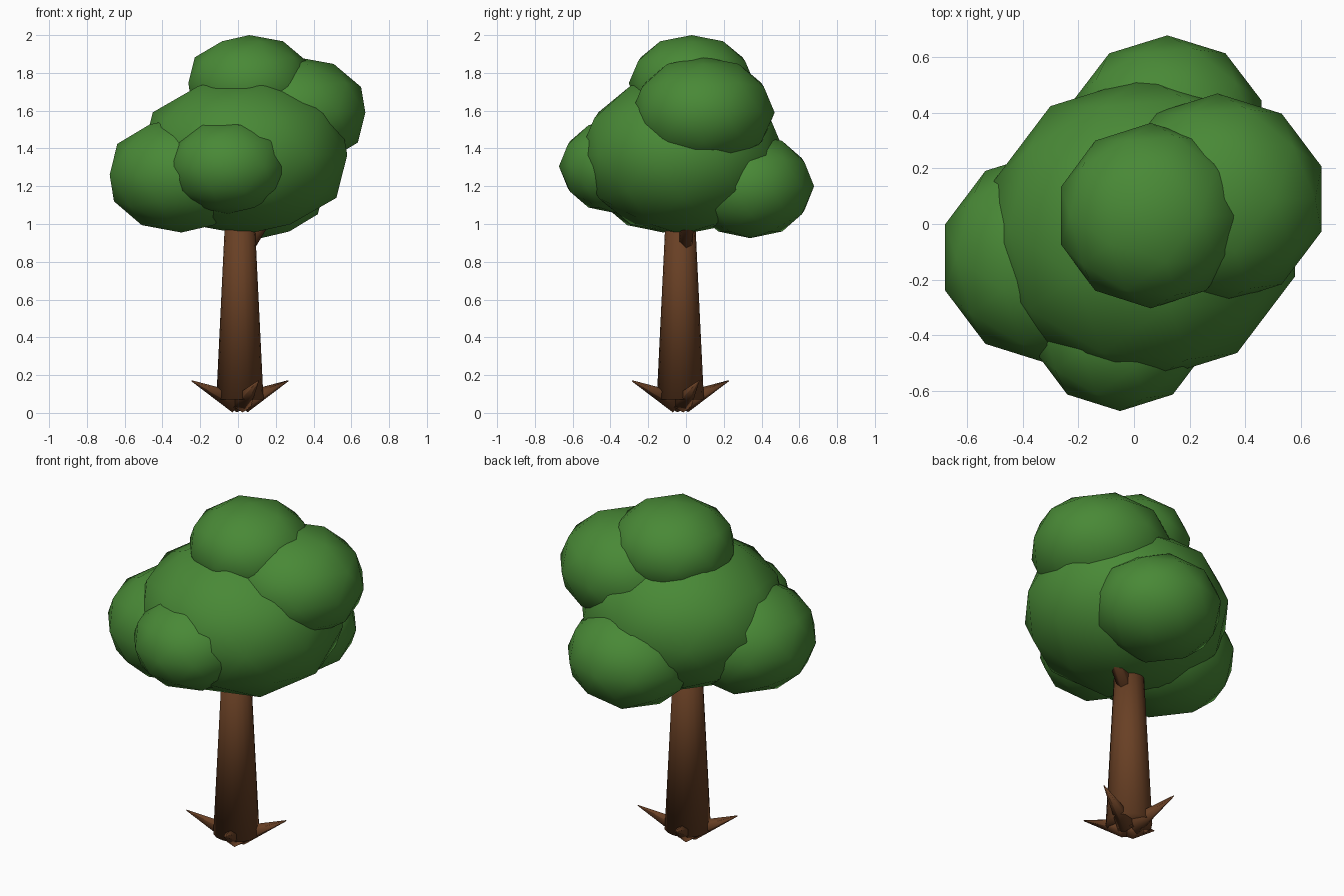
import bpy, math
from mathutils import Vector

if "Cube" in bpy.data.objects:
    bpy.data.objects.remove(bpy.data.objects["Cube"])


def material(name, rgb):
    m = bpy.data.materials.new(name)
    m.diffuse_color = (*rgb, 1)
    m.use_nodes = True
    m.node_tree.nodes["Principled BSDF"].inputs["Base Color"].default_value = m.diffuse_color
    return m


bark = material("bark brown", (0.14, 0.051, 0.018))
leaf = material("leaf green", (0.066, 0.25, 0.037))


def finish(name, mat):
    ob = bpy.context.object
    ob.name = name
    ob.data.materials.append(mat)
    bpy.ops.object.shade_smooth()
    return ob


def limb(name, start, end, r1, r2, sides):
    """Tapered limb between two points."""
    a, b = Vector(start), Vector(end)
    bpy.ops.mesh.primitive_cone_add(vertices=sides, radius1=r1, radius2=r2,
                                    depth=(b - a).length, location=(a + b) / 2,
                                    rotation=(b - a).to_track_quat('Z', 'Y').to_euler())
    return finish(name, bark)


def blob(name, centre, radii):
    """Coarse leaf ball, stretched to reach exactly the given radii."""
    bpy.ops.mesh.primitive_ico_sphere_add(subdivisions=2, radius=1, location=centre)
    ob = finish(name, leaf)
    reach = [max(abs(v.co[i]) for v in ob.data.vertices) for i in range(3)]
    for v in ob.data.vertices:
        v.co = Vector(v.co[i] / reach[i] * radii[i] for i in range(3))
        v.co *= 1.025 if abs(v.co.z) < 0.9 * radii[2] else 1.0


# Trunk and the branch under the right side of the canopy
CX, CY = 0.01, -0.03
limb("trunk", (CX, CY, 0.07), (CX, CY, 1.2), 0.125, 0.07, 16)
limb("branch", (0.04, -0.01, 0.87), (0.32, 0.05, 1.3), 0.042, 0.025, 6)

# Four pointed roots spreading from the foot
for i in range(4):
    a = math.radians(21 + 90 * i)
    c, s = math.cos(a), math.sin(a)
    limb(f"root_{i + 1}", (CX + 0.02 * c, CY + 0.02 * s, 0.054),
         (CX + 0.274 * c, CY + 0.274 * s, 0.17), 0.056, 0.003, 6)

# Canopy
blob("canopy_main", (0.035, -0.02, 1.365), (0.53, 0.535, 0.42))
blob("canopy_left", (-0.30, -0.12, 1.26), (0.37, 0.375, 0.305))
blob("canopy_front", (-0.05, -0.36, 1.305), (0.30, 0.305, 0.25))
blob("canopy_back", (0.12, 0.34, 1.20), (0.33, 0.33, 0.275))
blob("canopy_right", (0.30, 0.09, 1.59), (0.365, 0.37, 0.295))
blob("canopy_top", (0.06, 0.03, 1.745), (0.315, 0.325, 0.255))
